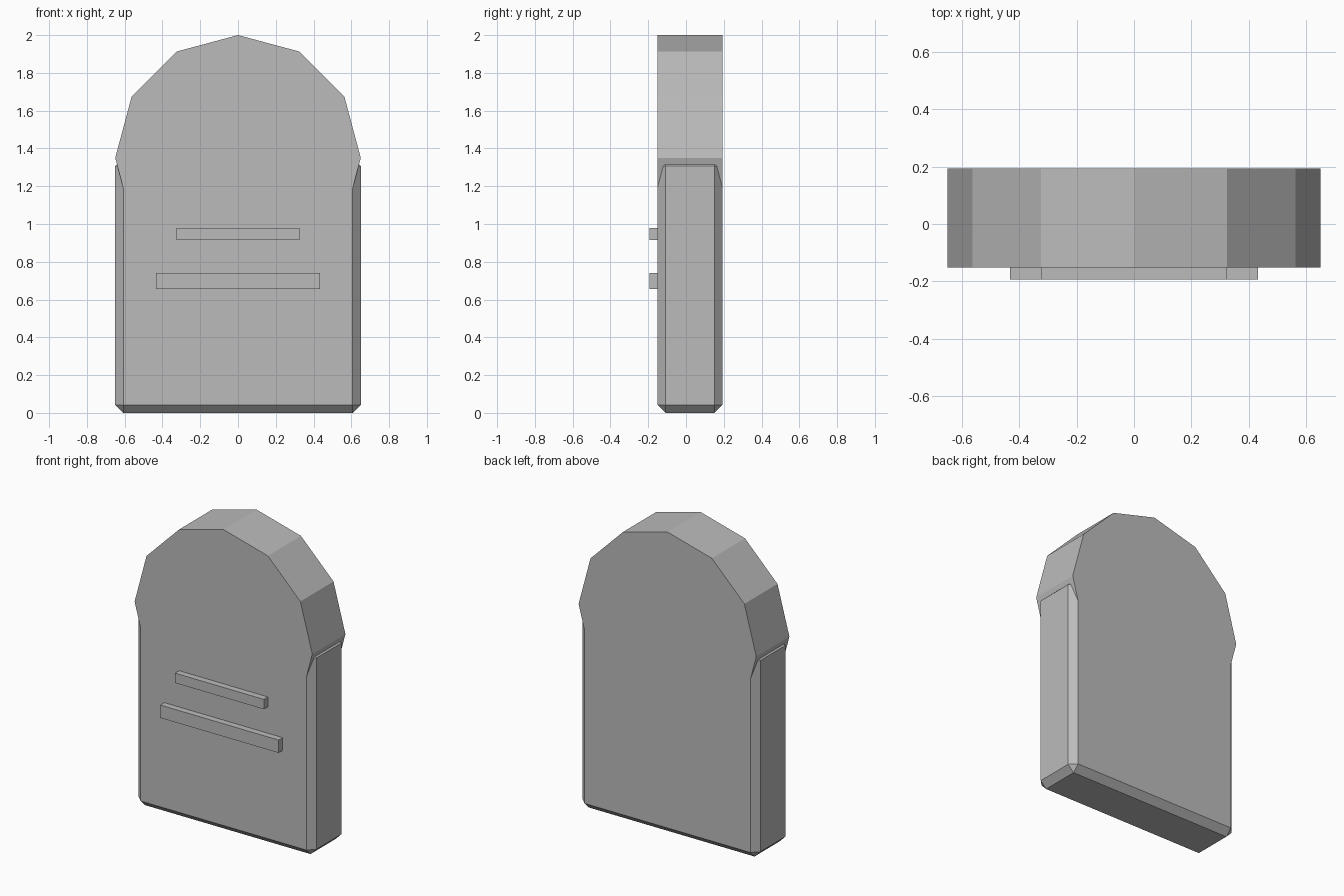
import bpy
import math

cube = bpy.data.objects.get("Cube")
if cube:
    bpy.data.objects.remove(cube, do_unlink=True)

# Single stone colour
stone = bpy.data.materials.new("grey stone")
stone.use_nodes = True
colour = (0.5, 0.5, 0.5, 1)
stone.diffuse_color = colour
stone.node_tree.nodes["Principled BSDF"].inputs["Base Color"].default_value = colour

HALF_WIDTH = 0.65
FRONT, BACK = -0.152, 0.194
SHOULDER = 1.35
CHAMFER = 0.043
MID_Y = (FRONT + BACK) / 2
DEPTH = BACK - FRONT


def box(name, half_x, y0, y1, z0, z1):
    bpy.ops.mesh.primitive_cube_add(size=1, location=(0, (y0 + y1) / 2, (z0 + z1) / 2))
    ob = bpy.context.object
    ob.name = name
    ob.scale = (2 * half_x, y1 - y0, z1 - z0)
    bpy.ops.object.transform_apply(location=False, rotation=False, scale=True)
    ob.data.materials.append(stone)
    return ob


# Chamfered slab
slab = box("slab", HALF_WIDTH, FRONT, BACK, 0, SHOULDER)
bevel = slab.modifiers.new("chamfer", 'BEVEL')
bevel.width = CHAMFER
bevel.segments = 1

# Twelve-sided rounded head
bpy.ops.mesh.primitive_cylinder_add(
    vertices=12, radius=HALF_WIDTH, depth=DEPTH,
    location=(0, MID_Y, SHOULDER), rotation=(math.pi / 2, 0, 0))
head = bpy.context.object
head.name = "rounded_head"
head.data.materials.append(stone)

# Raised inscription bars on the front
box("upper_bar", 0.325, -0.194, FRONT + 0.02, 0.915, 0.98)
box("lower_bar", 0.433, -0.194, FRONT + 0.02, 0.655, 0.74)
